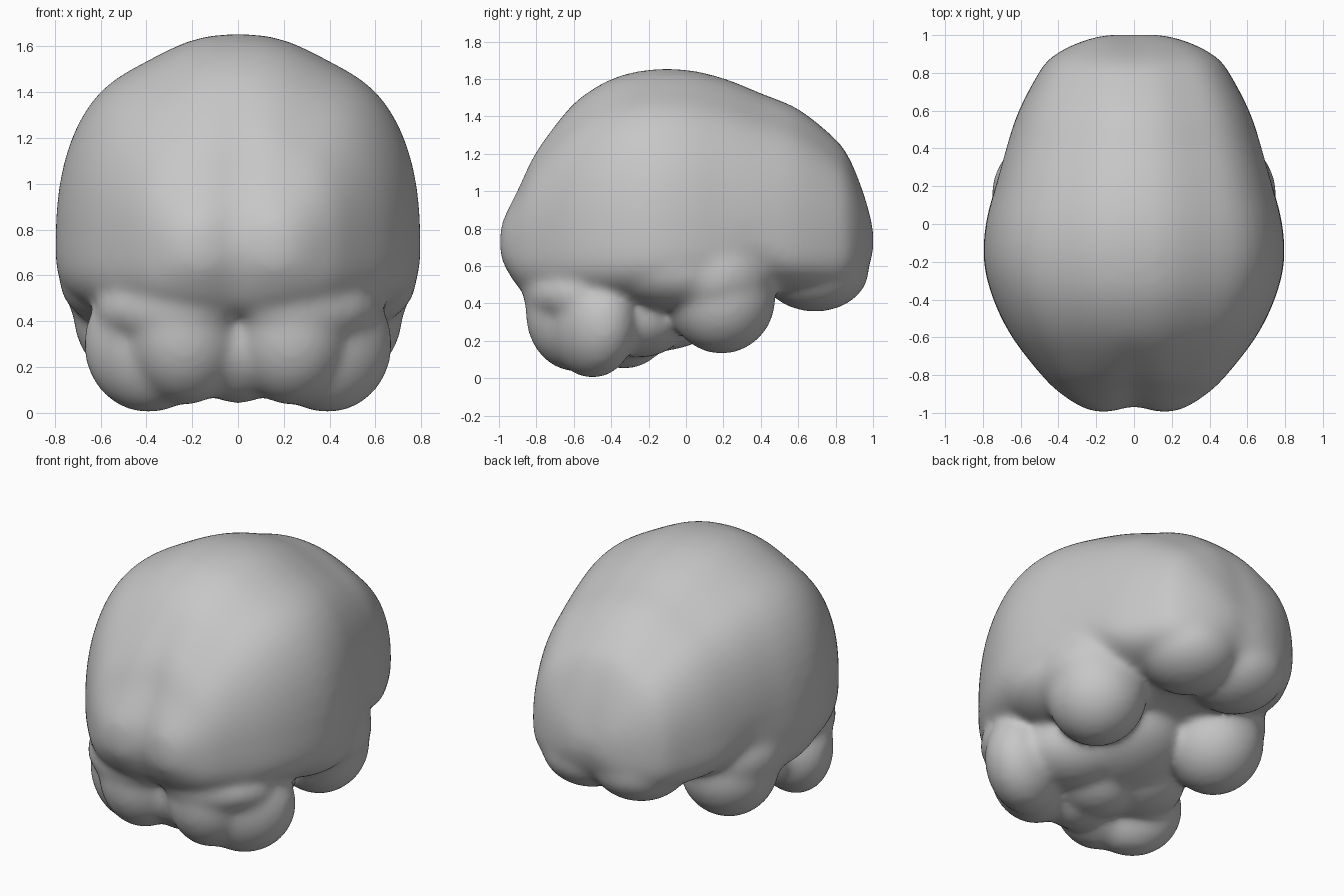
import bpy
import bmesh
from math import cos, sin, pi, exp, copysign
from mathutils import Matrix, Vector

if "Cube" in bpy.data.objects:
    bpy.data.objects.remove(bpy.data.objects["Cube"], do_unlink=True)

RING = 56    # points around each cross-section
STEPS = 5    # sections between stations
MID = 0.72   # height of the widest line

# cerebrum stations along y: position, half width, bottom, top
STATIONS = [
    (-1.01, .05, .69, .78), (-.985, .24, .61, .87), (-.9, .385, .48, 1.04),
    (-.8, .49, .42, 1.235), (-.6, .645, .39, 1.47), (-.4, .745, .38, 1.6),
    (-.2, .795, .38, 1.65), (0, .785, .39, 1.65), (.2, .735, .41, 1.605),
    (.4, .68, .45, 1.525), (.6, .61, .45, 1.44), (.8, .505, .45, 1.285),
    (.88, .44, .48, 1.18), (.945, .33, .53, 1.03), (.99, .2, .61, .89),
    (1.015, .05, .7, .79)]


def smooth_stations(points):
    """Catmull-Rom interpolation through the stations."""
    pts = [Vector(p) for p in points]
    pts = [pts[0]] + pts + [pts[-1]]
    out = []
    for a, b, c, d in zip(pts, pts[1:], pts[2:], pts[3:]):
        for i in range(STEPS):
            t = i / STEPS
            out.append(b + (c - a) * t / 2
                       + (a * 2 - b * 5 + c * 4 - d) * t * t / 2
                       + (b * 3 - a - c * 3 + d) * t ** 3 / 2)
    return out + [pts[-1]]


def power(value, n):
    return copysign(abs(value) ** (2 / n), value)


def section_point(width, bottom, top, angle):
    """Rounded section with a sloping roof above and a boxy base below."""
    if sin(angle) < 0:
        return width * power(cos(angle), 3), MID + (MID - bottom) * power(sin(angle), 3)
    u, v = power(cos(angle), 2.4), power(sin(angle), 2.4)
    v -= .05 * exp(-((abs(u) - .53) / .25) ** 2) * v
    return width * u, MID + (top - MID) * v


def shape(x, y, z):
    """Press the midline fissure and the side fissures into the cerebrum."""
    ends = max(0, abs(y) - .6) / .4
    depth = .045 if y < 0 else .015
    y -= copysign(depth * ends * exp(-(x / .1) ** 2), y)
    across = (y - .42 + z - .58) * .7
    along = (z - .58 - y + .42) * .7
    dent = .035 * exp(-(across / .08) ** 2 - (along / .15) ** 2)
    x -= copysign(min(dent, abs(x)), x)
    return x, y, z


def add_cerebrum(bm):
    rings = []
    for y, width, bottom, top in smooth_stations(STATIONS):
        ring = []
        for i in range(RING):
            x, z = section_point(width, bottom, top, 2 * pi * i / RING)
            ring.append(bm.verts.new(shape(x, y, z)))
        rings.append(ring)
    for r, s in zip(rings, rings[1:]):
        for i in range(RING):
            j = (i + 1) % RING
            bm.faces.new((r[i], s[i], s[j], r[j]))
    bm.faces.new(rings[0])
    bm.faces.new(rings[-1][::-1])


def add_lobe(bm, centre, radii, tilt=0, pitch=0, yaw=0, mirror=True):
    """Ellipsoid lobe, repeated on the other side when mirrored."""
    for side in ((1, -1) if mirror else (1,)):
        place = Matrix.Translation((centre[0] * side, centre[1], centre[2]))
        turn = (Matrix.Rotation(yaw * side, 4, 'Z') @ Matrix.Rotation(-tilt * side, 4, 'Y')
                @ Matrix.Rotation(pitch, 4, 'X'))
        bmesh.ops.create_uvsphere(bm, u_segments=40, v_segments=24, radius=1,
                                  matrix=place @ turn @ Matrix.Diagonal((*radii, 1)))


bm = bmesh.new()
add_cerebrum(bm)
# temporal lobes: pole, shoulder and rear continuation
add_lobe(bm, (.435, .19, .43), (.285, .29, .3))
add_lobe(bm, (.435, .15, .55), (.32, .33, .27))
add_lobe(bm, (.47, -.08, .58), (.31, .4, .22), pitch=-.1)
# orbital lobes under the front of the cerebrum
add_lobe(bm, (.17, .69, .58), (.29, .29, .225))
# cerebellum halves: inner, outer and upper parts, and the bridge between them
add_lobe(bm, (.23, -.59, .35), (.26, .27, .315), yaw=.4)
add_lobe(bm, (.39, -.5, .3), (.3, .22, .3), tilt=.15, yaw=.5)
add_lobe(bm, (.3, -.6, .45), (.34, .25, .17), yaw=.5)
add_lobe(bm, (0, -.5, .32), (.24, .26, .28), mirror=False)
# brain stem and its flanks
add_lobe(bm, (0, -.1, .37), (.36, .36, .22), pitch=.2, mirror=False)
add_lobe(bm, (0, -.33, .28), (.28, .24, .23), mirror=False)
add_lobe(bm, (.24, -.25, .32), (.3, .26, .21), yaw=-.4)
bmesh.ops.recalc_face_normals(bm, faces=bm.faces)

mesh = bpy.data.meshes.new("brain")
bm.to_mesh(mesh)
bm.free()
brain = bpy.data.objects.new("brain", mesh)
bpy.context.collection.objects.link(brain)

# fuse the lobes into one soft skin
remesh = brain.modifiers.new("fuse", 'REMESH')
remesh.mode = 'VOXEL'
remesh.voxel_size = .02
remesh.use_smooth_shade = True
soften = brain.modifiers.new("soften", 'SMOOTH')
soften.factor = .5
soften.iterations = 25

grey = bpy.data.materials.new("mid grey")
grey.use_nodes = True
colour = (.57, .57, .57, 1)
grey.diffuse_color = colour
grey.node_tree.nodes["Principled BSDF"].inputs["Base Color"].default_value = colour
mesh.materials.append(grey)
for face in mesh.polygons:
    face.use_smooth = True
